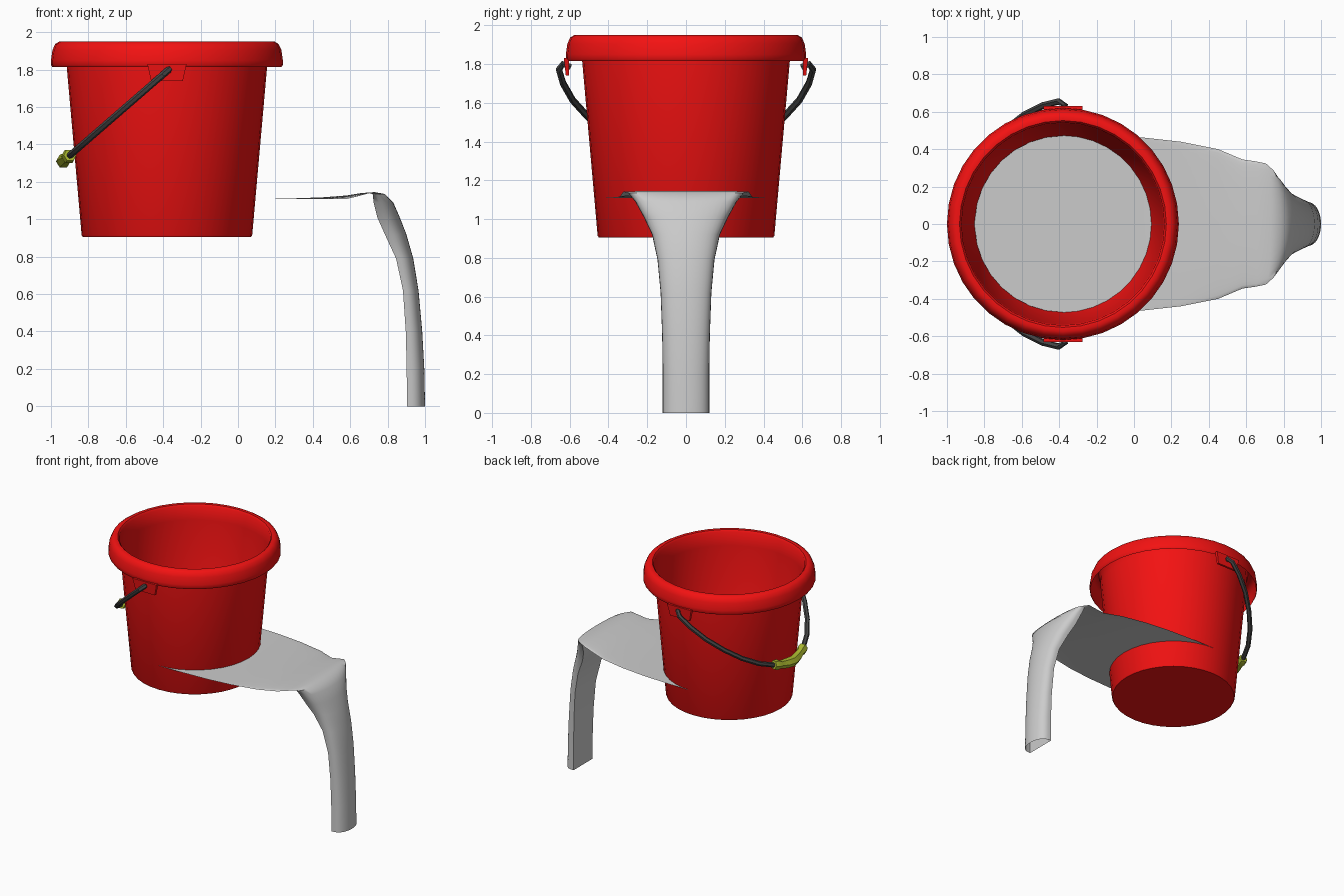
import bpy, bmesh, math

if "Cube" in bpy.data.objects:
    bpy.data.objects.remove(bpy.data.objects["Cube"])

CX = -0.38  # bucket axis


def material(name, rgb):
    m = bpy.data.materials.new(name)
    m.diffuse_color = (*rgb, 1)
    m.use_nodes = True
    m.node_tree.nodes["Principled BSDF"].inputs["Base Color"].default_value = m.diffuse_color
    return m


RED = material("red_plastic", (0.9, 0.006, 0.006))
WIRE = material("dark_wire", (0.06, 0.06, 0.06))
OLIVE = material("olive_grip", (0.42, 0.5, 0.03))


def mesh_object(name, verts, faces, mat=None, angle=40):
    me = bpy.data.meshes.new(name)
    me.from_pydata(verts, [], faces)
    bm = bmesh.new()
    bm.from_mesh(me)
    bmesh.ops.recalc_face_normals(bm, faces=bm.faces)
    bm.to_mesh(me)
    bm.free()
    ob = bpy.data.objects.new(name, me)
    bpy.context.collection.objects.link(ob)
    if mat:
        me.materials.append(mat)
    select(ob)
    if angle:
        bpy.ops.object.shade_smooth_by_angle(angle=math.radians(angle))
    return ob


def select(ob):
    bpy.ops.object.select_all(action='DESELECT')
    ob.select_set(True)
    bpy.context.view_layer.objects.active = ob


def lathe(name, profile, mat, n=36):
    verts = [(CX + r * math.cos(2 * math.pi * i / n), r * math.sin(2 * math.pi * i / n), z)
             for r, z in profile for i in range(n)]
    faces = [(k * n + i, k * n + (i + 1) % n, (k + 1) * n + (i + 1) % n, (k + 1) * n + i)
             for k in range(len(profile) - 1) for i in range(n)]
    faces.append(tuple(range(n)))  # closed floor
    return mesh_object(name, verts, faces, mat)


def tube(name, points, depth, mat, radii=None):
    cu = bpy.data.curves.new(name, 'CURVE')
    cu.dimensions = '3D'
    cu.bevel_depth, cu.bevel_resolution, cu.use_fill_caps = depth, 1, True
    sp = cu.splines.new('POLY')
    sp.points.add(len(points) - 1)
    for i, p in enumerate(points):
        sp.points[i].co = (*p, 1)
        sp.points[i].radius = radii[i] if radii else 1
    cu.materials.append(mat)
    ob = bpy.data.objects.new(name, cu)
    bpy.context.collection.objects.link(ob)
    select(ob)
    bpy.ops.object.convert(target='MESH')
    bpy.ops.object.shade_smooth_by_angle(angle=math.radians(35))
    return bpy.context.object


# Bucket: thin wall turning over into a hollow rolled rim
lathe("bucket", [(0.45, 0.905), (0.456, 0.915), (0.537, 1.83), (0.542, 1.935), (0.553, 1.948),
                 (0.575, 1.95), (0.597, 1.937), (0.612, 1.905), (0.62, 1.85), (0.62, 1.825),
                 (0.613, 1.815)], RED)

# Handle brackets under the rim, one each side
for side, label in ((-1, "front"), (1, "back")):
    verts = [(CX + sx * w, side * y, z) for z, w, y0, y1 in
             ((1.74, 0.085, 0.603, 0.62), (1.83, 0.105, 0.605, 0.63))
             for sx, y in ((-1, y0), (1, y0), (1, y1), (-1, y1))]
    faces = [(0, 1, 2, 3), (4, 5, 6, 7)] + [(i, (i + 1) % 4, 4 + (i + 1) % 4, 4 + i) for i in range(4)]
    mesh_object("bracket_" + label, verts, faces, RED, angle=0)


# Wire bail hanging in an inclined plane: s runs from bracket to grip
def bail(s, y):
    return (-0.37 - 0.565 * s, y, 1.80 - 0.49 * s)


half = [(0.03, 0.60), (0.0, 0.635), (0.06, 0.655), (0.2, 0.635), (0.38, 0.585), (0.56, 0.505),
        (0.72, 0.41), (0.85, 0.3), (0.94, 0.18), (0.985, 0.09)]
path = [bail(s, y) for s, y in half] + [bail(1, 0)] + [bail(s, -y) for s, y in reversed(half)]
tube("handle_wire", path, 0.018, WIRE)

# Grip with swollen ends
ghalf = [(0.935, 0.185), (0.95, 0.155), (0.965, 0.125), (0.985, 0.07)]
gpath = [bail(s, y) for s, y in ghalf] + [bail(1, 0)] + [bail(s, -y) for s, y in reversed(ghalf)]
rad = [0.85, 1.0, 0.72, 0.9]
tube("handle_grip", gpath, 0.04, OLIVE, rad + [0.95] + rad[::-1])

# Water: rows of (mid x, mid z, edge x, edge z, half width), lofted
R = 0.472
rows = []
for i in range(9):  # round part inside the bucket
    a = math.pi / 2 * (i + 0.2) / 8.2
    x = CX - R * math.cos(a)
    rows.append((x, 1.108, x, 1.108, R * math.sin(a)))
rows += [(-0.2, 1.108, -0.2, 1.108, 0.473), (0.05, 1.108, 0.05, 1.108, 0.462),
         (0.25, 1.11, 0.25, 1.108, 0.44), (0.45, 1.117, 0.45, 1.108, 0.40),
         (0.58, 1.127, 0.58, 1.108, 0.345), (0.66, 1.14, 0.65, 1.125, 0.335)]
lip = len(rows)
rows += [(0.73, 1.145, 0.70, 1.14, 0.325), (0.785, 1.135, 0.72, 1.135, 0.298),
         (0.83, 1.09, 0.725, 1.09, 0.262), (0.865, 1.01, 0.745, 1.01, 0.218),
         (0.90, 0.92, 0.785, 0.92, 0.175), (0.937, 0.79, 0.845, 0.79, 0.147),
         (0.965, 0.62, 0.882, 0.62, 0.131), (0.985, 0.4, 0.897, 0.4, 0.123),
         (0.996, 0.2, 0.902, 0.2, 0.12), (1.0, 0.0, 0.903, 0.0, 0.12)]
N = 20
verts, faces = [], []
for xm, zm, xe, ze, w in rows:
    for j in range(N + 1):
        a = math.pi * (j / N - 0.5)
        b = max(math.cos(a), 0) ** 0.7
        verts.append((xe + (xm - xe) * b, w * math.sin(a), ze + (zm - ze) * b))
for k in range(len(rows) - 1):
    o, p = k * (N + 1), (k + 1) * (N + 1)
    faces += [(o + j, o + j + 1, p + j + 1, p + j) for j in range(N)]
    if k >= lip:  # flat back of the falling stream
        faces.append((o, p, p + N, o + N))
mesh_object("water_stream", verts, faces, angle=50)
